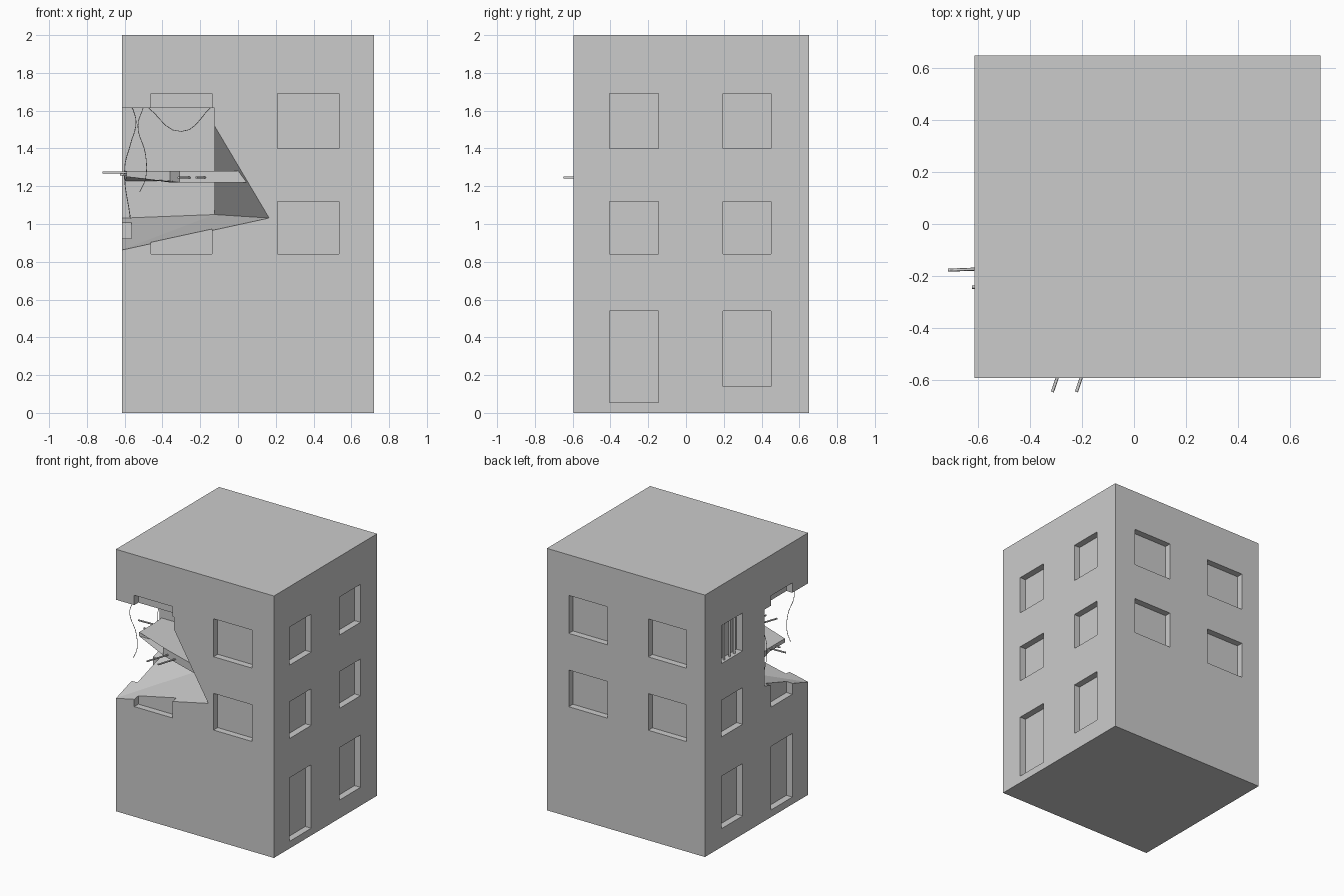
import bpy, bmesh
from mathutils import Vector

if "Cube" in bpy.data.objects:
    bpy.data.objects.remove(bpy.data.objects["Cube"])

X0, X1, Y0, Y1 = -0.615, 0.72, -0.595, 0.65
RECESS = 0.05


def finish(name, bm):
    bmesh.ops.recalc_face_normals(bm, faces=bm.faces)
    mesh = bpy.data.meshes.new(name)
    bm.to_mesh(mesh)
    bm.free()
    ob = bpy.data.objects.new(name, mesh)
    bpy.context.collection.objects.link(ob)
    return ob


def add_box(bm, lo, hi):
    lo, hi = Vector(lo), Vector(hi)
    verts = bmesh.ops.create_cube(bm, size=1)["verts"]
    for v in verts:
        v.co = Vector((lo[i] + hi[i]) / 2 + v.co[i] * (hi[i] - lo[i]) for i in range(3))


def add_prism(name, bottom, top):
    bm = bmesh.new()
    b = [bm.verts.new(p) for p in bottom]
    t = [bm.verts.new(p) for p in top]
    bm.faces.new(b)
    bm.faces.new(t)
    for i in range(len(b)):
        j = (i + 1) % len(b)
        bm.faces.new((b[i], b[j], t[j], t[i]))
    bmesh.ops.triangulate(bm, faces=bm.faces)
    return finish(name, bm)


def tube(name, points, radius, kind="POLY"):
    cu = bpy.data.curves.new(name, "CURVE")
    cu.dimensions = "3D"
    cu.bevel_depth = radius
    cu.bevel_resolution = 1
    cu.resolution_u = 5
    cu.use_fill_caps = True
    sp = cu.splines.new("BEZIER" if kind == "BEZIER" else "POLY")
    pts = sp.bezier_points if kind == "BEZIER" else sp.points
    pts.add(len(points) - 1)
    for p, co in zip(pts, points):
        if kind == "BEZIER":
            p.co = co
            p.handle_left_type = p.handle_right_type = "AUTO"
        else:
            p.co = (*co, 1)
    ob = bpy.data.objects.new(name, cu)
    bpy.context.collection.objects.link(ob)


def cut(ob, cutter):
    m = ob.modifiers.new("cut", "BOOLEAN")
    m.operation = "DIFFERENCE"
    m.solver = "EXACT"
    m.object = cutter
    bpy.context.view_layer.objects.active = ob
    bpy.ops.object.modifier_apply(modifier=m.name)
    bpy.data.objects.remove(cutter)


# Building block
bm = bmesh.new()
add_box(bm, (X0, Y0, 0), (X1, Y1, 2))
building = finish("building", bm)

# Window and door recesses on all four sides
bm = bmesh.new()
upper = [(1.4, 1.69), (0.84, 1.12)]
for za, zb in upper:
    for xa, xb in [(-0.46, -0.137), (0.21, 0.535)]:
        add_box(bm, (xa, Y0 - 0.1, za), (xb, Y0 + RECESS, zb))
        add_box(bm, (xa, Y1 - RECESS, za), (xb, Y1 + 0.1, zb))
for ya, yb, ground in [(-0.405, -0.145, 0.055), (0.195, 0.45, 0.14)]:
    for za, zb in upper + [(ground, 0.54)]:
        add_box(bm, (X0 - 0.1, ya, za), (X0 + RECESS, yb, zb))
        add_box(bm, (X1 - RECESS, ya, za), (X1 + 0.1, yb, zb))
cut(building, finish("window_cutter", bm))

# Broken corner: vertical back wall, slanted side wall, sloping floor
back, ceil = -0.07, 1.615
cut(building, add_prism(
    "breach_cutter",
    [(-0.72, -0.7, 0.823), (0.223, -0.7, 1.028), (-0.125, back, 1.05), (-0.72, back, 1.027)],
    [(-0.72, -0.7, ceil), (-0.125, -0.7, ceil), (-0.125, back, ceil), (-0.72, back, ceil)]))

# Jagged floor slab between the storeys, thinner at its broken tip
plan = [(-0.6, -0.04, 1.22), (-0.59, -0.16, 1.25), (-0.59, -0.35, 1.25), (-0.36, -0.3, 1.22),
        (-0.31, -0.46, 1.22), (0.06, -0.585, 1.22), (0.1, -0.5, 1.22), (-0.08, -0.04, 1.22)]
add_prism("floor_slab", plan, [(x, y, 1.28) for x, y, z in plan])

# Reinforcing rods sticking out of the slab
for i, (a, b) in enumerate([
        ((-0.23, -0.4, 1.245), (-0.315, -0.648, 1.245)),
        ((-0.14, -0.4, 1.245), (-0.222, -0.648, 1.245)),
        ((-0.5, -0.17, 1.272), (-0.718, -0.178, 1.272)),
        ((-0.45, -0.24, 1.25), (-0.625, -0.244, 1.262))]):
    tube(f"rod_{i}", [a, b], 0.006)

# Loose hanging cables
tube("cable_front", [(-0.5, -0.55, 1.62), (-0.53, -0.55, 1.52), (-0.49, -0.53, 1.37),
                     (-0.49, -0.52, 1.24), (-0.52, -0.52, 1.17)], 0.002, "BEZIER")
tube("cable_back", [(-0.56, -0.1, 1.62), (-0.54, -0.11, 1.54), (-0.57, -0.12, 1.42),
                    (-0.6, -0.12, 1.3), (-0.57, -0.1, 1.03)], 0.002, "BEZIER")
tube("cable_loop", [(-0.48, -0.12, 1.62), (-0.3, -0.13, 1.49), (-0.14, -0.12, 1.62)],
     0.002, "BEZIER")

# Bars in the upper left-side window
for i, y in enumerate((0.26, 0.32, 0.385)):
    tube(f"window_bar_{i}", [(X0 + 0.025, y, 1.39), (X0 + 0.025, y, 1.7)], 0.008)
